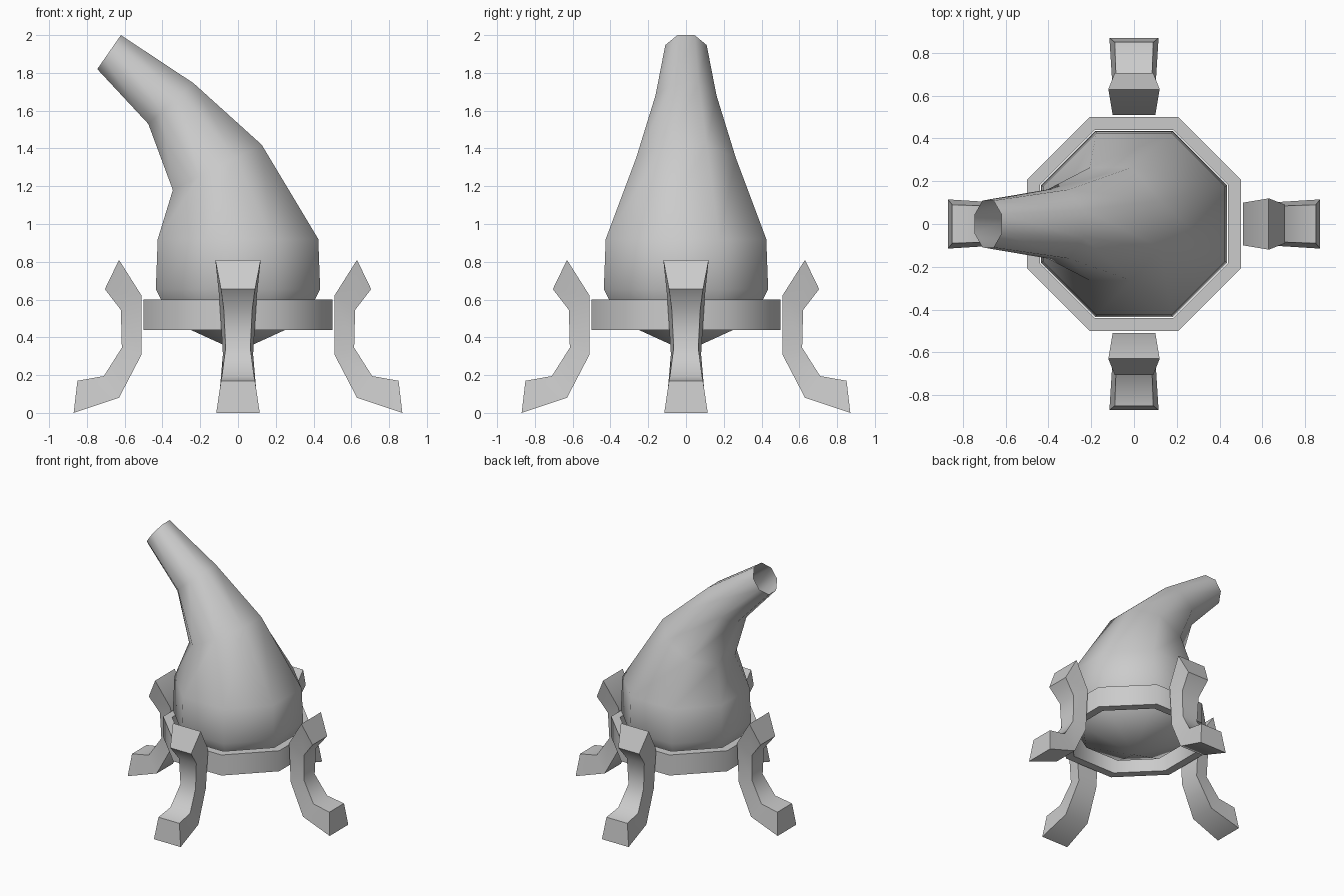
import bpy, bmesh, math
from mathutils import Vector, Matrix

cube = bpy.data.objects.get("Cube")
if cube:
    bpy.data.objects.remove(cube, do_unlink=True)

grey = bpy.data.materials.new("plain grey")
grey.use_nodes = True
grey.diffuse_color = (0.6, 0.6, 0.6, 1)
grey.node_tree.nodes["Principled BSDF"].inputs["Base Color"].default_value = (0.6, 0.6, 0.6, 1)


def finish(name, bm):
    """Turn a bmesh into a grey object with smooth faces and sharp corners."""
    bmesh.ops.recalc_face_normals(bm, faces=bm.faces)
    mesh = bpy.data.meshes.new(name)
    bm.to_mesh(mesh)
    bm.free()
    obj = bpy.data.objects.new(name, mesh)
    bpy.context.collection.objects.link(obj)
    mesh.materials.append(grey)
    bpy.ops.object.select_all(action='DESELECT')
    obj.select_set(True)
    bpy.context.view_layer.objects.active = obj
    bpy.ops.object.shade_smooth_by_angle(angle=math.radians(60))
    return obj


def bridge(bm, a, b):
    n = len(a)
    for i in range(n):
        bm.faces.new((a[i], a[(i + 1) % n], b[(i + 1) % n], b[i]))


def octagon(bm, left, right):
    """Eight-sided ring whose flat sides pass through two (x, z) points."""
    left, right = Vector((left[0], 0, left[1])), Vector((right[0], 0, right[1]))
    centre, half = (left + right) / 2, (right - left) / 2
    corner = 1 / math.cos(math.pi / 8)
    ring = []
    for i in range(8):
        a = math.pi / 8 + i * math.pi / 4
        side = Vector((0, half.length * math.sin(a) * corner, 0))
        ring.append(bm.verts.new(centre + half * math.cos(a) * corner + side))
    return ring


# Flask: rounded bottom, wide belly and a neck bending to the side, open at the tip
sections = [((-0.35, 0.485), (0.35, 0.485)), ((-0.435, 0.655), (0.435, 0.655)),
            ((-0.425, 0.92), (0.425, 0.92)), ((-0.345, 1.18), (0.125, 1.42)),
            ((-0.475, 1.53), (-0.235, 1.745)), ((-0.745, 1.82), (-0.62, 2.0))]
bm = bmesh.new()
rings = [octagon(bm, *s) for s in sections]
for a, b in zip(rings, rings[1:]):
    bridge(bm, a, b)
pole = bm.verts.new((0, 0, 0.325))
for i in range(8):
    bm.faces.new((pole, rings[0][(i + 1) % 8], rings[0][i]))
finish("flask", bm)

# Octagonal holder band around the belly
bm = bmesh.new()
band = [octagon(bm, (-r, z), (r, z))
        for r, z in ((0.5, 0.44), (0.5, 0.6), (0.44, 0.6), (0.44, 0.44))]
for i in range(4):
    bridge(bm, band[i], band[(i + 1) % 4])
finish("holder_band", bm)

# Legs: inner (reach, height, half width) and outer edge of each section, foot to top
leg_sections = [((0.87, 0.0, 0.115), (0.85, 0.17, 0.09)),
                ((0.63, 0.08, 0.1), (0.71, 0.195, 0.085)),
                ((0.51, 0.31, 0.08), (0.615, 0.345, 0.065)),
                ((0.51, 0.62, 0.1), (0.62, 0.545, 0.075)),
                ((0.63, 0.81, 0.12), (0.705, 0.655, 0.09))]
for k, name in enumerate(("left_leg", "back_leg", "right_leg", "front_leg")):
    bm = bmesh.new()
    loops = []
    for (xi, zi, wi), (xo, zo, wo) in leg_sections:
        corners = ((xi, -wi, zi), (xi, wi, zi), (xo, wo, zo), (xo, -wo, zo))
        loops.append([bm.verts.new(c) for c in corners])
    for a, b in zip(loops, loops[1:]):
        bridge(bm, a, b)
    bm.faces.new(loops[0])
    bm.faces.new(loops[-1])
    bm.transform(Matrix.Rotation(k * math.pi / 2, 4, 'Z'))
    finish(name, bm)
